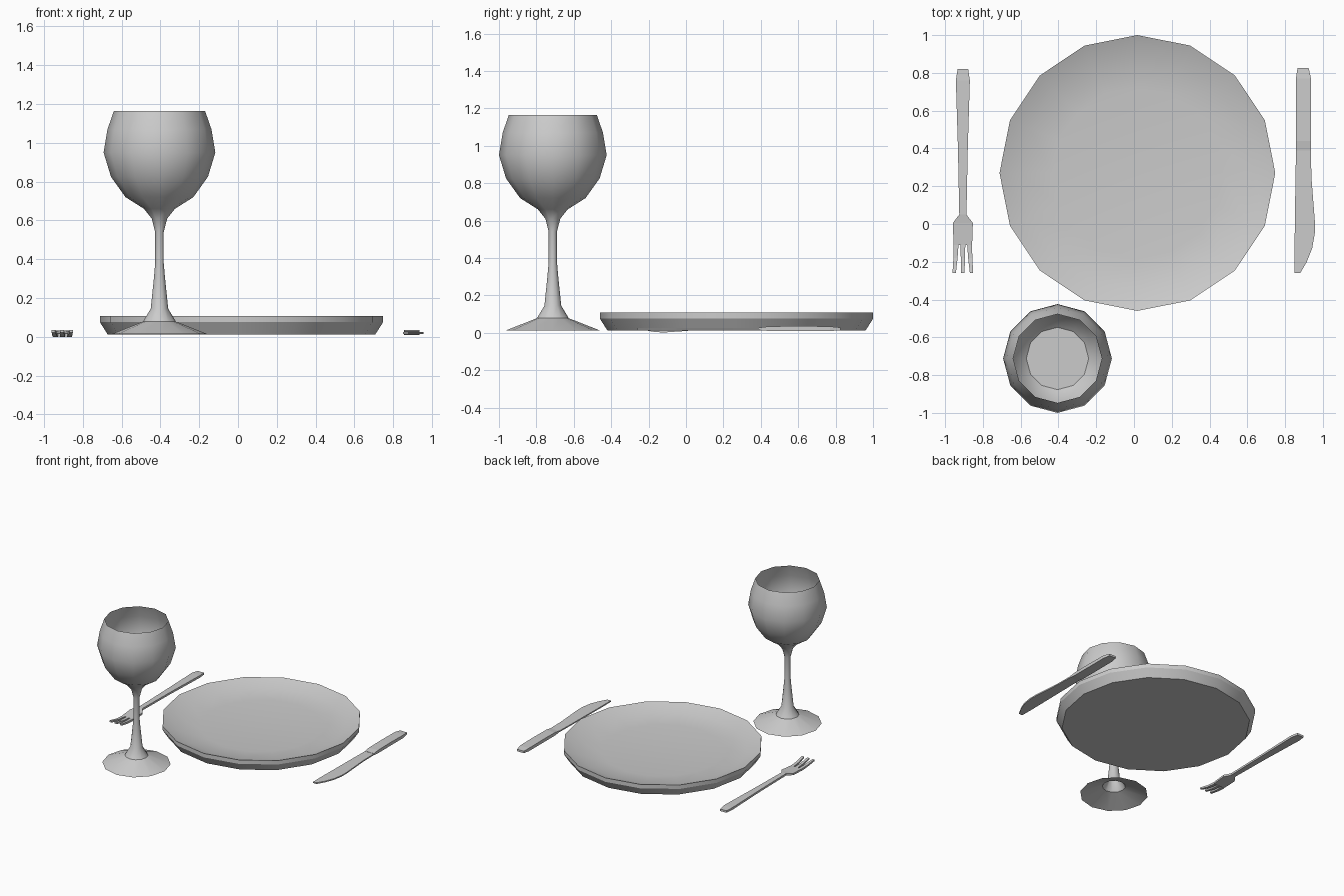
import bpy, bmesh, math

if "Cube" in bpy.data.objects:
    bpy.data.objects.remove(bpy.data.objects["Cube"])


def finish(name, bm, angle):
    bmesh.ops.remove_doubles(bm, verts=bm.verts, dist=1e-5)
    mesh = bpy.data.meshes.new(name)
    bm.to_mesh(mesh)
    bm.free()
    ob = bpy.data.objects.new(name, mesh)
    bpy.context.collection.objects.link(ob)
    bpy.ops.object.select_all(action='DESELECT')
    ob.select_set(True)
    bpy.context.view_layer.objects.active = ob
    if angle:
        bpy.ops.object.shade_smooth_by_angle(angle=math.radians(angle))
    return ob


def lathe(name, profile, sides, centre, angle):
    """Revolve (radius, z) points listed from bottom outside upwards."""
    bm = bmesh.new()
    rings = []
    for r, z in profile:
        if r == 0:
            rings.append([bm.verts.new((*centre, z))] * sides)
            continue
        rings.append([bm.verts.new((centre[0] + r * math.cos(math.tau * i / sides),
                                    centre[1] + r * math.sin(math.tau * i / sides), z))
                      for i in range(sides)])
    for a, b in zip(rings, rings[1:]):
        for i in range(sides):
            j = (i + 1) % sides
            bm.faces.new(list(dict.fromkeys((a[i], a[j], b[j], b[i]))))
    return finish(name, bm, angle)


def loft(bm, stations):
    """Closed bar through rectangular sections (y, x_min, x_max, z_min, z_max)."""
    rings = [[bm.verts.new(p) for p in ((x0, y, z0), (x1, y, z0), (x1, y, z1), (x0, y, z1))]
             for y, x0, x1, z0, z1 in stations]
    faces = [bm.faces.new(rings[0]), bm.faces.new(rings[-1][::-1])]
    for a, b in zip(rings, rings[1:]):
        for i in range(4):
            j = (i + 1) % 4
            faces.append(bm.faces.new((a[i], b[i], b[j], a[j])))
    bmesh.ops.recalc_face_normals(bm, faces=faces)


# Plate: flat underside, flared wall, short upright rim, shallow dish
lathe("plate", [(0, 0.012), (0.69, 0.012), (0.73, 0.075), (0.73, 0.107),
                (0.62, 0.066), (0.45, 0.05), (0, 0.045)], 16, (0.018, 0.27), 30)

# Glass: thin open shell from foot to lip
glass_at = (-0.405, -0.712)
lathe("wine_glass", [(0.25, 0.013), (0.085, 0.078), (0.045, 0.145), (0.029, 0.3),
                     (0.022, 0.38), (0.022, 0.54), (0.04, 0.61), (0.08, 0.66),
                     (0.175, 0.72), (0.25, 0.825), (0.288, 0.95), (0.268, 1.07),
                     (0.235, 1.165)], 12, glass_at, 35)
# Level surface inside the bowl
lathe("drink_surface", [(0.165, 0.717), (0, 0.717)], 12, glass_at, 0)

# Fork: tapered handle and head, then three tines
bm = bmesh.new()
fx = -0.906
loft(bm, [(y, fx - w, fx + w, z0, z1) for y, w, z0, z1 in (
    (0.82, 0.028, 0.012, 0.028), (0.76, 0.037, 0.014, 0.032), (0.40, 0.026, 0.016, 0.032),
    (0.05, 0.019, 0.015, 0.031), (0.005, 0.053, 0.010, 0.025), (-0.11, 0.049, 0.002, 0.017))])
for side in (-1, 0, 1):
    loft(bm, [(y, fx + side * s - w, fx + side * s + w, z0, z1) for y, s, w, z0, z1 in (
        (-0.11, 0.036, 0.013, 0.0, 0.017), (-0.18, 0.039, 0.011, 0.006, 0.021),
        (-0.26, 0.046, 0.009, 0.022, 0.035))])
finish("fork", bm, 0)

# Knife: thick handle and thin rounded blade
bm = bmesh.new()
loft(bm, [(0.825, 0.866, 0.925, 0.012, 0.028), (0.77, 0.857, 0.937, 0.010, 0.034),
          (0.60, 0.857, 0.937, 0.010, 0.036), (0.44, 0.857, 0.937, 0.010, 0.034),
          (0.39, 0.858, 0.937, 0.014, 0.027)])
loft(bm, [(y, x0, x1, 0.015, 0.025) for y, x0, x1 in (
    (0.39, 0.858, 0.937), (0.25, 0.855, 0.939), (0.02, 0.852, 0.957), (-0.05, 0.851, 0.957),
    (-0.13, 0.85, 0.943), (-0.20, 0.85, 0.915), (-0.26, 0.85, 0.88))])
finish("knife", bm, 0)
